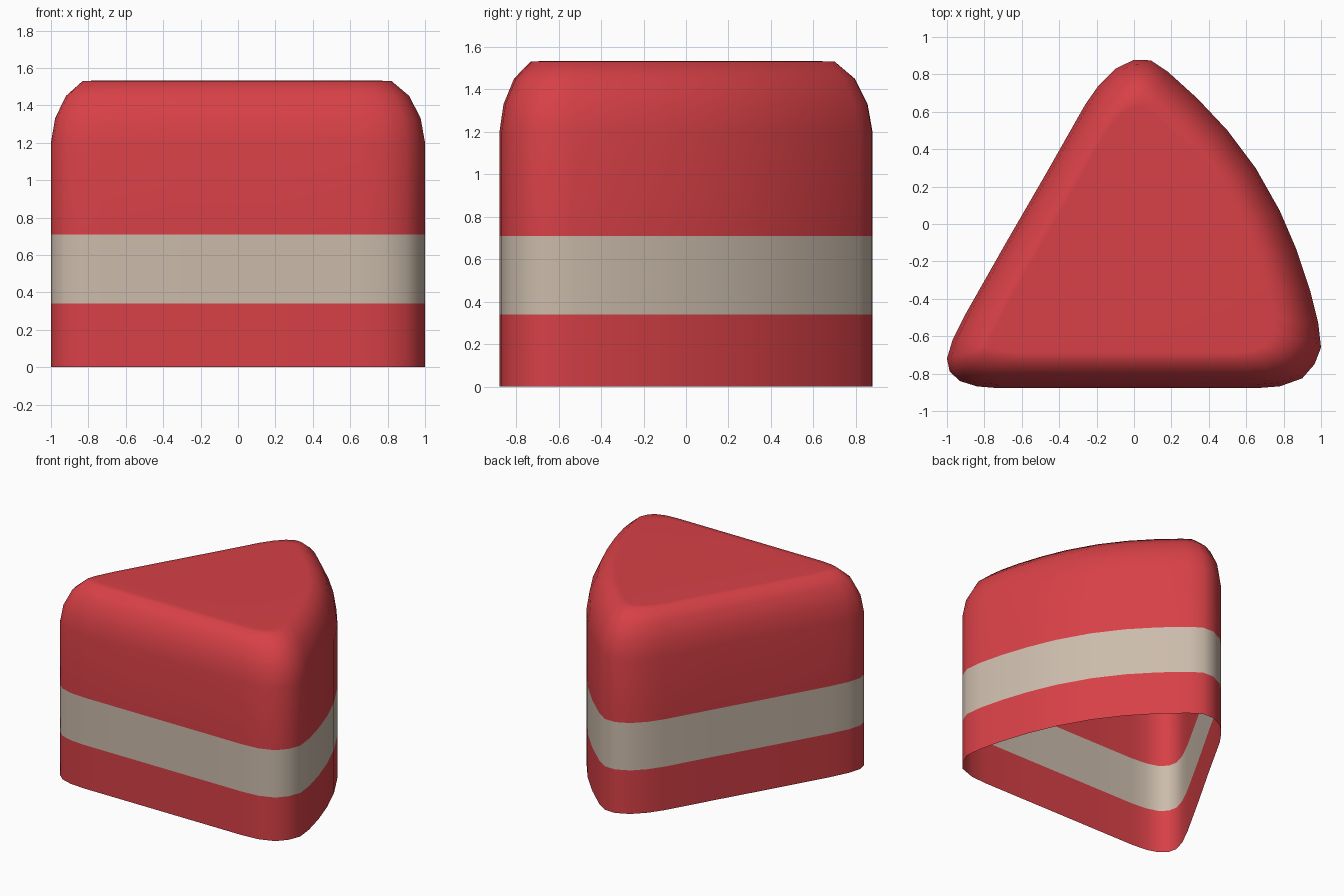
import bpy, bmesh
from mathutils import Vector

if "Cube" in bpy.data.objects:
    bpy.data.objects.remove(bpy.data.objects["Cube"])


def material(name, rgb):
    m = bpy.data.materials.new(name)
    m.diffuse_color = (*rgb, 1.0)
    m.use_nodes = True
    m.node_tree.nodes["Principled BSDF"].inputs["Base Color"].default_value = m.diffuse_color
    return m


red = material("sponge red", (0.68, 0.052, 0.062))
cream = material("cream filling", (0.60, 0.50, 0.41))

# Wedge outline seen from above, counter-clockwise
outline = [Vector(p) for p in [
    (-1.0, -.72), (-.985, -.79), (-.93, -.84), (-.84, -.868), (-.72, -.878),
    (-.3, -.878), (.2, -.878), (.65, -.878), (.78, -.868), (.9, -.825),
    (.965, -.75), (1.0, -.66), (.985, -.53), (.94, -.35), (.87, -.14),
    (.78, .07), (.65, .30), (.50, .50), (.34, .67), (.18, .815),
    (.09, .875), (0, .878), (-.1, .83), (-.19, .74), (-.26, .64),
    (-.47, .27), (-.69, -.11), (-.9, -.48), (-.97, -.62)]]
centre = Vector((-.05, -.17))
n = len(outline)


def shrunk(i, t):
    """Outline point moved inwards: part offset, part scaling."""
    p = outline[i]
    d = ((outline[(i + 1) % n] - p).normalized()
         + (p - outline[i - 1]).normalized()).normalized()
    normal = Vector((d.y, -d.x))
    return p - t * (0.075 * normal + 0.10 * (p - centre))


# Rows: height, inward amount
rows = [(0, 0), (.34, 0), (.71, 0), (1.2, 0), (1.33, .13), (1.45, .47), (1.53, 1)]

bm = bmesh.new()
rings = [[bm.verts.new((*shrunk(i, t), z)) for i in range(n)] for z, t in rows]

# Inner ring keeps the middle of the top flat
top = []
for i in range(n):
    q = centre + (shrunk(i, 1) - centre) * 0.92
    top.append(bm.verts.new((*q, 1.532)))
rings.append(top)

for a, b in zip(rings, rings[1:]):
    for i in range(n):
        j = (i + 1) % n
        f = bm.faces.new((a[i], a[j], b[j], b[i]))
        # Cream band chosen by height
        f.material_index = int(.34 < f.calc_center_median().z < .71)
bm.faces.new(top)  # underside stays open
for f in bm.faces:
    f.smooth = True

mesh = bpy.data.meshes.new("cake_slice")
bm.to_mesh(mesh)
bm.free()
mesh.materials.append(red)
mesh.materials.append(cream)
cake = bpy.data.objects.new("cake_slice", mesh)
bpy.context.collection.objects.link(cake)
